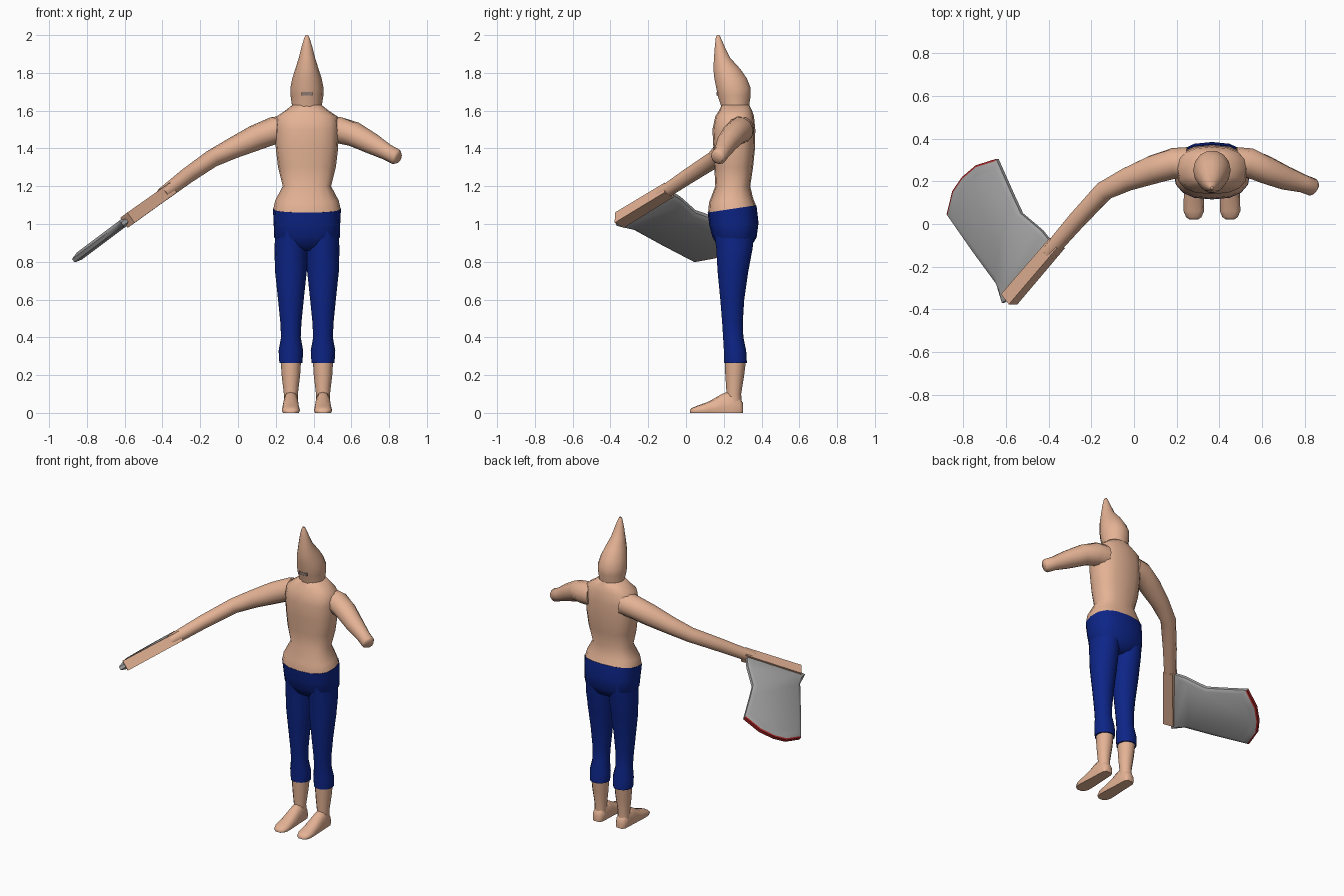
import bpy, bmesh, math
from mathutils import Vector

if "Cube" in bpy.data.objects:
    bpy.data.objects.remove(bpy.data.objects["Cube"])


def material(name, rgb):
    m = bpy.data.materials.new(name)
    m.diffuse_color = (*rgb, 1)
    m.use_nodes = True
    m.node_tree.nodes["Principled BSDF"].inputs["Base Color"].default_value = m.diffuse_color
    return m


SKIN = material("skin", (0.78, 0.45, 0.30))
NAVY = material("navy cloth", (0.004, 0.018, 0.24))
STEEL = material("grey steel", (0.36, 0.36, 0.36))
RED = material("red stain", (0.40, 0.02, 0.02))
DARK = material("mouth grey", (0.25, 0.18, 0.16))
CX = 0.365          # body centre line


def finish(name, bm, mats, angle=60):
    bmesh.ops.recalc_face_normals(bm, faces=bm.faces)
    me = bpy.data.meshes.new(name)
    bm.to_mesh(me)
    bm.free()
    ob = bpy.data.objects.new(name, me)
    bpy.context.collection.objects.link(ob)
    for m in mats:
        me.materials.append(m)
    bpy.ops.object.select_all(action='DESELECT')
    bpy.context.view_layer.objects.active = ob
    ob.select_set(True)
    bpy.ops.object.shade_smooth_by_angle(angle=math.radians(angle))
    return ob


def bridge(bm, a, b, mat=0):
    n = len(a)
    for i in range(n):
        f = bm.faces.new((a[i], a[(i + 1) % n], b[(i + 1) % n], b[i]))
        f.material_index = mat


def loft(name, rings, mat, n=14, p=2.0, turn=0.0, floor=False):
    """Skin rings of (centre, u axis, v axis); p squares off the ellipse."""
    bm = bmesh.new()
    loops = []
    for c, u, v in rings:
        loop = []
        for i in range(n):
            a = 2 * math.pi * i / n + turn
            co, si = math.cos(a), math.sin(a)
            q = c + u * math.copysign(abs(co) ** (2 / p), co) \
                  + v * math.copysign(abs(si) ** (2 / p), si)
            if floor:
                q.z = max(q.z, 0)
            loop.append(bm.verts.new(q))
        loops.append(loop)
    for a, b in zip(loops, loops[1:]):
        bridge(bm, a, b)
    bm.faces.new(loops[0])
    bm.faces.new(loops[-1])
    return finish(name, bm, [mat])


def upright(x, rows):
    """Rows of (z, half width, y front, y back, tilt[, x shift])."""
    out = []
    for z, hw, y0, y1, tilt in rows:
        h = (y1 - y0) / 2
        out.append((Vector((x, (y0 + y1) / 2, z)), Vector((hw, 0, 0)),
                    Vector((0, h, tilt * h))))
    return out


def tube(points, side):
    """Rings along a path of (x, y, z, r), aligned to a side vector."""
    pts = [Vector(q[:3]) for q in points]
    out = []
    for i, c in enumerate(pts):
        t = (pts[min(i + 1, len(pts) - 1)] - pts[max(i - 1, 0)]).normalized()
        u = t.cross(side).normalized()
        r = points[i][3]
        out.append((c, u * r, t.cross(u).normalized() * r))
    return out


# Torso, hips and pointed head
loft("torso", upright(CX, [
    (1.08, .178, .117, .37, .15), (1.125, .168, .122, .355, .1),
    (1.2, .128, .155, .34, 0), (1.3, .153, .15, .355, 0),
    (1.4, .165, .145, .365, 0), (1.5, .168, .14, .367, 0),
    (1.57, .16, .155, .36, 0), (1.6, .115, .175, .35, 0),
    (1.63, .078, .188, .335, 0)]), SKIN, 16, 2.5)
loft("trouser_hips", upright(CX, [
    (1.08, .18, .115, .373, .15), (1.0, .176, .123, .384, .05),
    (.93, .174, .14, .374, 0), (.88, .13, .17, .345, 0),
    (.86, .04, .2, .31, 0)]), NAVY, 16, 2.5)
loft("head", upright(CX, [
    (1.56, .085, .19, .33, 0), (1.62, .078, .185, .335, 0),
    (1.68, .087, .165, .345, 0), (1.72, .088, .158, .345, 0),
    (1.77, .078, .148, .325, 0), (1.82, .062, .143, .29, 0),
    (1.88, .043, .147, .235, 0), (1.94, .028, .152, .205, 0),
    (1.985, .014, .157, .185, 0), (2.0, .006, .163, .177, 0)]), SKIN)

# Mouth plate
bm = bmesh.new()
bmesh.ops.create_cube(bm, size=1)
bmesh.ops.scale(bm, vec=(.06, .008, .018), verts=bm.verts)
bmesh.ops.translate(bm, vec=(CX, .166, 1.69), verts=bm.verts)
finish("mouth", bm, [DARK], 30)

# Legs and bare feet, mirrored about the body centre
for s, label in ((-1, "right"), (1, "left")):
    x = CX + s * .085
    loft(label + "_trouser_leg", upright(x, [
        (1.0, .08, .14, .37, 0), (.87, .087, .158, .355, 0),
        (.75, .084, .165, .332, 0), (.6, .068, .18, .31, 0),
        (.48, .056, .19, .302, 0), (.4, .052, .195, .305, 0),
        (.33, .065, .199, .32, 0), (.265, .061, .2, .324, 0)]), NAVY)
    loft(label + "_shin", upright(x, [
        (.28, .054, .205, .318, 0), (.2, .049, .208, .308, 0),
        (.1, .037, .215, .292, 0), (.03, .038, .215, .296, 0)]), SKIN, 12)
    foot = []
    for y, hw, h in ((.303, .024, .05), (.285, .037, .08), (.24, .04, .12),
                     (.19, .042, .10), (.12, .047, .06), (.06, .048, .038),
                     (.032, .036, .026), (.02, .018, .016)):
        foot.append((Vector((x, y, h * .3)), Vector((hw, 0, 0)),
                     Vector((0, 0, h * .7))))
    loft(label + "_foot", foot, SKIN, 12, 2.3, floor=True)

# Arms: the right one is straight down the axe handle, the left is bent
NORMAL = Vector((.6, 0, -.8))     # blade plane is edge-on from the front
loft("right_arm", tube([(.25, .285, 1.5, .075), (.19, .285, 1.495, .072),
                        (.09, .255, 1.455, .068), (-.03, .21, 1.4, .056),
                        (-.14, .155, 1.345, .047), (-.27, .015, 1.255, .042),
                        (-.40, -.135, 1.155, .036)], NORMAL), SKIN, 12)
loft("left_arm", tube([(.48, .285, 1.5, .075), (.54, .285, 1.495, .072),
                       (.615, .255, 1.475, .066), (.71, .215, 1.425, .056),
                       (.79, .19, 1.38, .043), (.838, .172, 1.355, .042),
                       (.85, .165, 1.35, .03)], NORMAL), SKIN, 12)
loft("axe_handle", tube([(-.36, -.09, 1.18, .045), (-.585, -.353, 1.02, .047)],
                        NORMAL), SKIN, 4, turn=math.pi / 4)

# Axe blade: outline in plan, dropped on the sloping plane, bevelled rim
outline = [(-.39, -.08), (-.43, -.03), (-.525, .05), (-.56, .125),
           (-.64, .305), (-.735, .275), (-.80, .22), (-.845, .155),
           (-.872, .045), (-.75, -.13), (-.64, -.28), (-.613, -.37),
           (-.585, -.35)]
mid = Vector((-.64, -.01))
bm = bmesh.new()
sides = []
for sign in (1, -1):
    loops = []
    for k, t in ((0, .010), (.03, .014), (.14, .023)):
        loop = []
        for q in outline:
            v = Vector(q).lerp(mid, k)
            base = Vector((v.x, v.y, 1.46 + .75 * v.x))
            loop.append(bm.verts.new(base + NORMAL * t * sign))
        loops.append(loop)
    bridge(bm, loops[0], loops[1])
    bridge(bm, loops[1], loops[2])
    bm.faces.new(loops[2])
    sides.append(loops)
bridge(bm, sides[0][0], sides[1][0])
# Stain the cutting edge: outermost faces between the two blade corners
rim = set()
for loops in sides:
    rim.update(loops[0][4:9] + loops[1][4:9])
for f in bm.faces:
    if all(v in rim for v in f.verts):
        f.material_index = 1
finish("axe_blade", bm, [STEEL, RED], 40)
